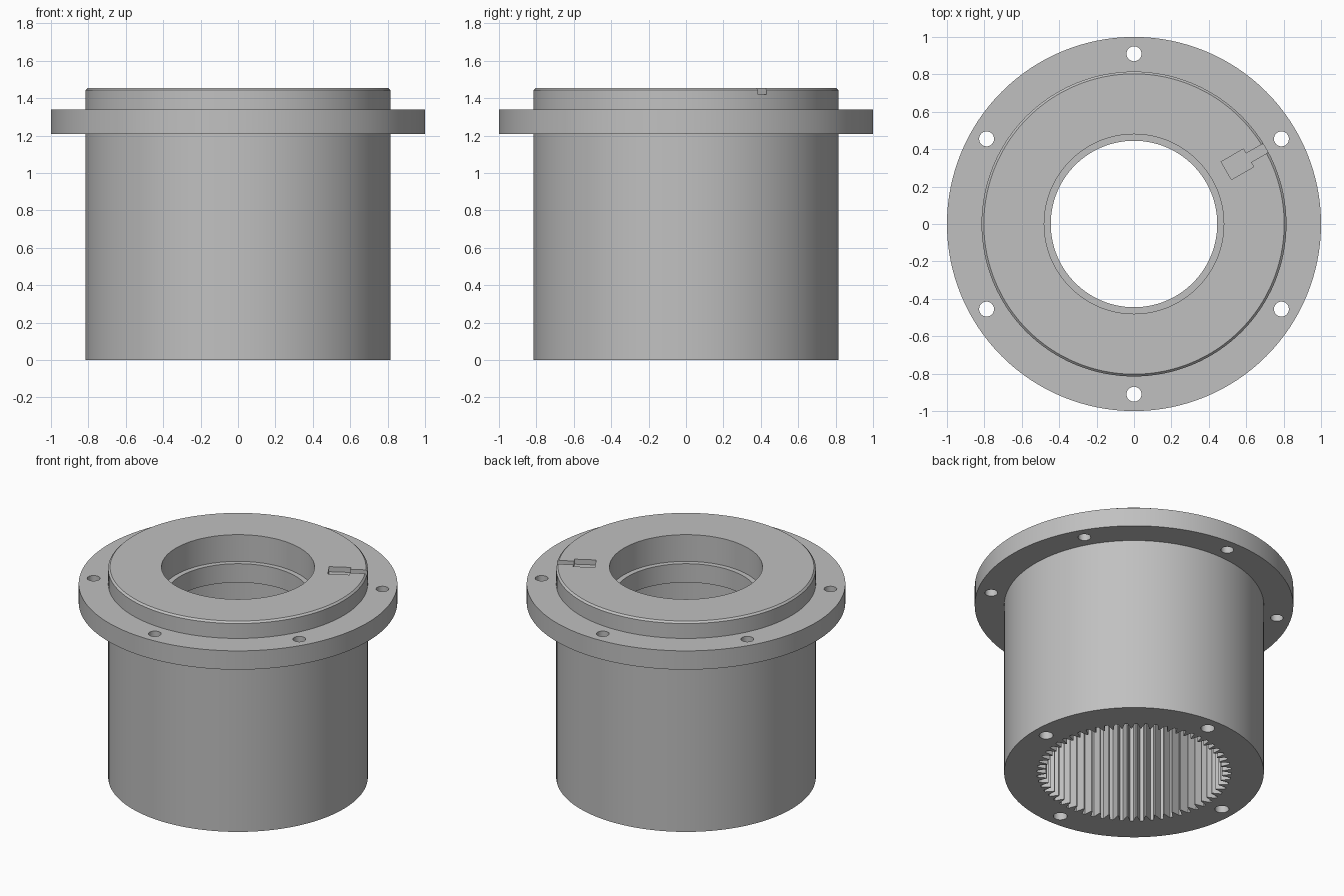
import bpy, bmesh, math
from mathutils import Vector

if "Cube" in bpy.data.objects:
    bpy.data.objects.remove(bpy.data.objects["Cube"])

SEG = 128

metal = bpy.data.materials.new("grey metal")
metal.diffuse_color = (0.53, 0.53, 0.53, 1)
metal.use_nodes = True
metal.node_tree.nodes["Principled BSDF"].inputs["Base Color"].default_value = metal.diffuse_color


def make_object(name, bm):
    bmesh.ops.recalc_face_normals(bm, faces=bm.faces)
    mesh = bpy.data.meshes.new(name)
    bm.to_mesh(mesh)
    bm.free()
    ob = bpy.data.objects.new(name, mesh)
    bpy.context.collection.objects.link(ob)
    mesh.materials.append(metal)
    return ob


def lathe(name, profile):
    """Revolve a closed (radius, z) profile around z."""
    bm = bmesh.new()
    rings = []
    for i in range(SEG):
        a = 2 * math.pi * i / SEG
        rings.append([bm.verts.new((r * math.cos(a), r * math.sin(a), z)) for r, z in profile])
    n = len(profile)
    for i in range(SEG):
        a, b = rings[i], rings[(i + 1) % SEG]
        for j in range(n):
            k = (j + 1) % n
            bm.faces.new((a[j], b[j], b[k], a[k]))
    return make_object(name, bm)


def prism(bm, points, z0, z1):
    """Add a closed upright prism from a 2D outline."""
    low = [bm.verts.new((x, y, z0)) for x, y in points]
    high = [bm.verts.new((x, y, z1)) for x, y in points]
    bm.faces.new(low[::-1])
    bm.faces.new(high)
    for i in range(len(points)):
        j = (i + 1) % len(points)
        bm.faces.new((low[i], low[j], high[j], high[i]))


def polar(r, a):
    return Vector((r * math.cos(a), r * math.sin(a)))


def hole_ring(bm, count, start, ring_r, hole_r, z0, z1):
    for i in range(count):
        c = polar(ring_r, math.radians(start) + 2 * math.pi * i / count)
        prism(bm, [c + polar(hole_r, 2 * math.pi * k / 32) for k in range(32)], z0, z1)


# flanged sleeve with stepped bore
housing = lathe("gear_housing", [
    (0.55, 0), (0.815, 0), (0.815, 1.21), (1.0, 1.21), (1.0, 1.34),
    (0.815, 1.34), (0.815, 1.443), (0.803, 1.455), (0.48, 1.455),
    (0.48, 1.27), (0.445, 1.27), (0.445, 1.14), (0.62, 1.14),
    (0.62, 0.9), (0.55, 0.9)])

cut = bmesh.new()
# internal gear teeth
TEETH = 60
gear = []
for i in range(TEETH):
    for frac, r in ((0.0, 0.54), (0.12, 0.54), (0.40, 0.61), (0.72, 0.61)):
        gear.append(polar(r, 2 * math.pi * (i + frac) / TEETH))
# tooth tips stand inside the bore, so widen it to the tip radius
gear = [p if p.length > 0.58 else p.normalized() * 0.553 for p in gear]
prism(cut, gear, -0.1, 0.95)
# flange bolt holes and blind holes in the base
hole_ring(cut, 6, 30, 0.91, 0.04, 1.1, 1.4)
hole_ring(cut, 4, 0, 0.72, 0.044, -0.1, 0.2)
# keyhole-shaped pocket with a channel out to the rim
u, v = polar(1, math.radians(30)), polar(1, math.radians(120))
outline = [(0.57, -0.055), (0.707, -0.055), (0.707, -0.027), (0.9, -0.027),
           (0.9, 0.027), (0.707, 0.027), (0.707, 0.055), (0.57, 0.055)]
prism(cut, [u * a + v * b for a, b in outline], 1.42, 1.6)
cutter = make_object("cutter", cut)
cutter.hide_render = True

mod = housing.modifiers.new("cuts", 'BOOLEAN')
mod.operation = 'DIFFERENCE'
mod.solver = 'EXACT'
mod.object = cutter
bpy.context.view_layer.objects.active = housing
bpy.ops.object.select_all(action='DESELECT')
housing.select_set(True)
bpy.ops.object.modifier_apply(modifier=mod.name)
bpy.data.objects.remove(cutter)
bpy.ops.object.shade_smooth_by_angle(angle=math.radians(25))
